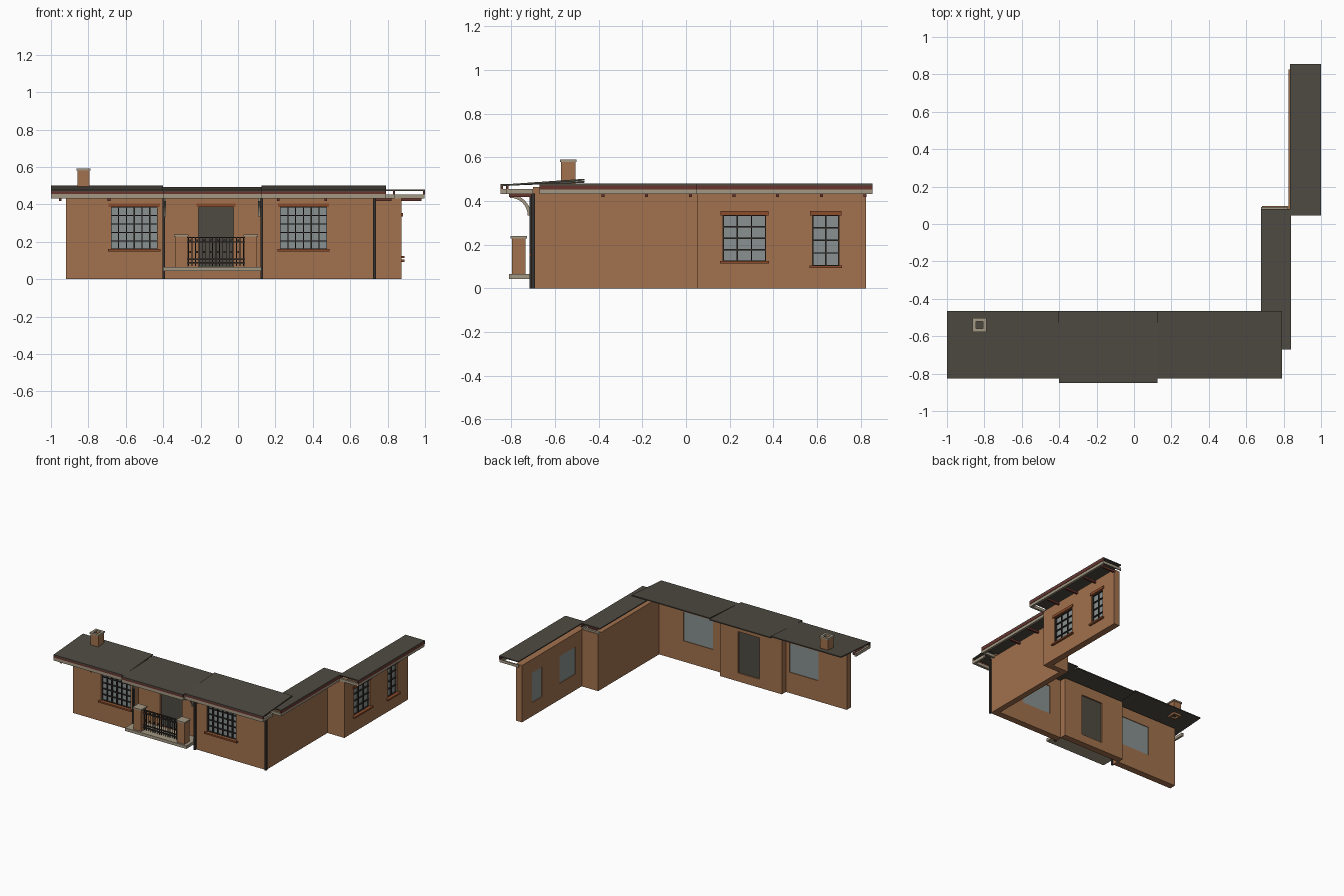
import bpy, bmesh, math

cube = bpy.data.objects.get("Cube")
if cube:
    bpy.data.objects.remove(cube, do_unlink=True)


def material(name, rgb):
    m = bpy.data.materials.new(name)
    m.use_nodes = True
    m.diffuse_color = (*rgb, 1)
    m.node_tree.nodes["Principled BSDF"].inputs["Base Color"].default_value = (*rgb, 1)
    return m


WALL = material("terracotta wall", (0.36, 0.165, 0.075))
ROOF = material("slate roof", (0.078, 0.07, 0.055))
CREAM = material("pale stone", (0.36, 0.31, 0.225))
BRICK = material("red brick trim", (0.27, 0.075, 0.025))
TIMBER = material("red timber", (0.14, 0.036, 0.028))
METAL = material("dark metal", (0.035, 0.03, 0.026))
GLASS = material("window glass", (0.25, 0.285, 0.28))


def finish(name, bm, mat):
    bmesh.ops.recalc_face_normals(bm, faces=bm.faces)
    mesh = bpy.data.meshes.new(name)
    bm.to_mesh(mesh)
    bm.free()
    mesh.materials.append(mat)
    ob = bpy.data.objects.new(name, mesh)
    bpy.context.collection.objects.link(ob)
    return ob


def boxes(name, mat, *spans, rise=0):
    """One object of boxes (x0, x1, y0, y1, z0, z1); rise lifts the back edge."""
    bm = bmesh.new()
    for x0, x1, y0, y1, z0, z1 in spans:
        for v in bmesh.ops.create_cube(bm, size=1)["verts"]:
            back = v.co.y > 0
            v.co = (x1 if v.co.x > 0 else x0, y1 if back else y0,
                    (z1 if v.co.z > 0 else z0) + (rise if back else 0))
    return finish(name, bm, mat)


def facing(side, u0, u1, d0, d1, z0, z1):
    """Span along a wall (u), outward depth (d) and height as a box."""
    if side == "front":
        return (u0, u1, -d1, -d0, z0, z1)
    return (d0, d1, u0, u1, z0, z1)


def wall(name, side, u0, u1, d0, d1, top, openings=()):
    """Wall built from panels around its openings (u0, u1, z0, z1)."""
    parts, u = [], u0
    for a, b, low, high in openings:
        parts.append(facing(side, u, a, d0, d1, 0, top))
        if low > 0:
            parts.append(facing(side, a, b, d0, d1, 0, low))
        parts.append(facing(side, a, b, d0, d1, high, top))
        u = b
    parts.append(facing(side, u, u1, d0, d1, 0, top))
    boxes(name, WALL, *parts)


def window(name, side, opening, face, cols, rows):
    a, b, low, high = opening
    boxes(name + "_glass", GLASS, facing(side, a, b, face - 0.045, face - 0.02, low, high))
    bars = []
    for i in range(cols + 1):
        u = a + (b - a) * i / cols
        bars.append(facing(side, max(a, u - 0.003), min(b, u + 0.003),
                           face - 0.02, face - 0.008, low, high))
    for i in range(rows + 1):
        z = low + (high - low) * i / rows
        bars.append(facing(side, a, b, face - 0.02, face - 0.009,
                           max(low, z - 0.003), min(high, z + 0.003)))
    boxes(name + "_bars", METAL, *bars)
    lintel(name, side, a, b, high, face)
    boxes(name + "_sill", BRICK, facing(side, a - 0.015, b + 0.015, face - 0.01,
                                        face + 0.016, low - 0.012, low))


def lintel(name, side, a, b, z, face):
    boxes(name + "_lintel", BRICK,
          facing(side, a - 0.012, b + 0.012, face - 0.01, face + 0.007, z, z + 0.02))


# Front walls, with a shallow recessed entrance bay
FACE, BAY = 0.70, 0.65
left_win = (0.225, 0.475, 0.16, 0.385)
right_win = (-0.68, -0.43, 0.16, 0.385)
door = (-0.21, -0.025, 0.065, 0.385)
wall("right_front_wall", "front", -0.92, -0.395, BAY, FACE, 0.465, [right_win])
wall("left_front_wall", "front", 0.125, 0.73, BAY, FACE, 0.465, [left_win])
wall("entrance_wall", "front", -0.40, 0.13, 0.60, BAY, 0.465, [door])
window("right_front_window", "front", right_win, FACE, 6, 5)
window("left_front_window", "front", left_win, FACE, 6, 5)
boxes("door_leaf", ROOF, facing("front", door[0], door[1], 0.61, 0.635, door[2], door[3]))
lintel("door", "front", door[0], door[1], door[3], BAY)

# Side wing walls, stepping outward halfway
wide_win = (0.17, 0.365, 0.125, 0.335)
narrow_win = (0.58, 0.70, 0.105, 0.335)
wall("wing_near_wall", "side", -0.65, 0.09, 0.685, 0.73, 0.44)
wall("wing_step_wall", "front", 0.685, 0.83, -0.095, -0.05, 0.44)
wall("wing_far_wall", "side", 0.05, 0.825, 0.825, 0.875, 0.44, [wide_win, narrow_win])
window("wide_wing_window", "side", wide_win, 0.875, 3, 4)
window("narrow_wing_window", "side", narrow_win, 0.875, 2, 4)

# Sloping front roofs with stone gutter and timber fascia
for name, x0, x1, front, rise in (("right", -1, -0.40, -0.825, 0.025),
                                  ("middle", -0.40, 0.125, -0.85, 0.015),
                                  ("left", 0.125, 0.79, -0.825, 0.025)):
    boxes(name + "_roof", ROOF, (x0, x1, front, -0.465, 0.469, 0.477), rise=rise)
    boxes(name + "_fascia", TIMBER, (x0, x1, front, front + 0.012, 0.455, 0.469))
    gutter = [(x0, x1, front, front + 0.02, 0.432, 0.455)]
    if name != "left":
        gutter.append((x0, x0 + 0.015, front, -0.70, 0.432, 0.455))
    if name != "right":
        gutter.append((x1 - 0.015, x1, front, -0.70, 0.432, 0.455))
    if name == "right":
        gutter.append((x0, x0 + 0.015, -0.70, -0.65, 0.432, 0.455))
    boxes(name + "_gutter", CREAM, *gutter)

# Flat wing roofs
for name, x0, x1, y0, y1 in (("wing_near", 0.68, 0.84, -0.67, 0.08),
                             ("wing_far", 0.835, 1.0, 0.045, 0.855)):
    boxes(name + "_roof", ROOF, (x0, x1, y0, y1, 0.472, 0.48))
    boxes(name + "_fascia", TIMBER, (x1 - 0.012, x1 + 0.0, y0, y1, 0.453, 0.476))
    boxes(name + "_gutter", CREAM, (x1 - 0.02, x1 - 0.003, y0, y1, 0.432, 0.453),
          (x0, x1 - 0.02, y0, y0 + 0.015, 0.432, 0.453),
          (x0, x1 - 0.02, y1 - 0.008, y1 + (0.01 if y1 < 0.5 else 0), 0.432, 0.453))

# Rafter ends under the eaves
boxes("front_rafters", TIMBER,
      *[(x - 0.007, x + 0.007, -0.81, -0.69, 0.418, 0.434) for x in (-0.95, -0.69, 0.215, 0.47)])
boxes("wing_rafters", TIMBER,
      *[(0.72 if i < 3 else 0.865, 0.82 if i < 3 else 0.98,
         -0.387 + 0.2 * i, -0.373 + 0.2 * i, 0.418, 0.434) for i in range(7)])

# Porch floor, piers and caps
boxes("porch_floor", CREAM, (-0.40, 0.125, -0.81, -0.65, 0.043, 0.066))
for name, x in (("right", -0.303), ("left", 0.068)):
    boxes(name + "_pier", WALL, (x - 0.032, x + 0.032, -0.797, -0.735, 0.066, 0.228))
    boxes(name + "_pier_cap", CREAM, (x - 0.038, x + 0.038, -0.803, -0.729, 0.228, 0.239))

# Balustrade
bars = [(-0.271, 0.036, -0.771, -0.761, z, z + 0.007) for z in (0.085, 0.103, 0.195, 0.219)]
for i in range(17):
    x = -0.264 + i * 0.0183
    bars.append((x - 0.002, x + 0.002, -0.768, -0.764, 0.07, 0.222))
boxes("railing", METAL, *bars)
boxes("railing_beads", METAL,
      *[(x - 0.005, x + 0.005, -0.771, -0.761, z - 0.005, z + 0.005)
        for z in (0.145, 0.207) for x in [-0.255 + i * 0.0366 for i in range(8)]])

# Curved stone brackets beside the bay
for name, x in (("right", -0.39), ("left", 0.113)):
    bm = bmesh.new()
    profile = []
    for radius, order in ((0.095, range(9)), (0.08, range(8, -1, -1))):
        for i in order:
            a = math.pi / 2 * i / 8
            profile.append((x - 0.006, -0.805 + radius * math.sin(a),
                            0.335 + radius * math.cos(a)))
    face = bm.faces.new([bm.verts.new(p) for p in profile])
    side = bmesh.ops.extrude_face_region(bm, geom=[face])["geom"]
    bmesh.ops.translate(bm, vec=(0.012, 0, 0),
                        verts=[v for v in side if isinstance(v, bmesh.types.BMVert)])
    finish(name + "_bracket", bm, CREAM)

# Downpipes at the bay edges and the corner
for name, x, y in (("right", -0.397, -0.708), ("middle", 0.127, -0.708), ("corner", 0.73, -0.70)):
    boxes(name + "_downpipe", METAL, (x - 0.007, x + 0.007, y - 0.009, y + 0.009, 0, 0.435))


# Hollow chimney with a stone cap
def square_ring(name, mat, outer, inner, z0, z1):
    cx, cy = -0.826, -0.54
    boxes(name, mat,
          *[(cx - outer, cx + outer, cy + min(s * inner, s * outer),
             cy + max(s * inner, s * outer), z0, z1) for s in (-1, 1)],
          *[(cx + min(s * inner, s * outer), cx + max(s * inner, s * outer),
             cy - inner, cy + inner, z0, z1) for s in (-1, 1)])


square_ring("chimney_stack", WALL, 0.033, 0.02, 0.475, 0.58)
square_ring("chimney_cap", CREAM, 0.038, 0.02, 0.58, 0.591)
